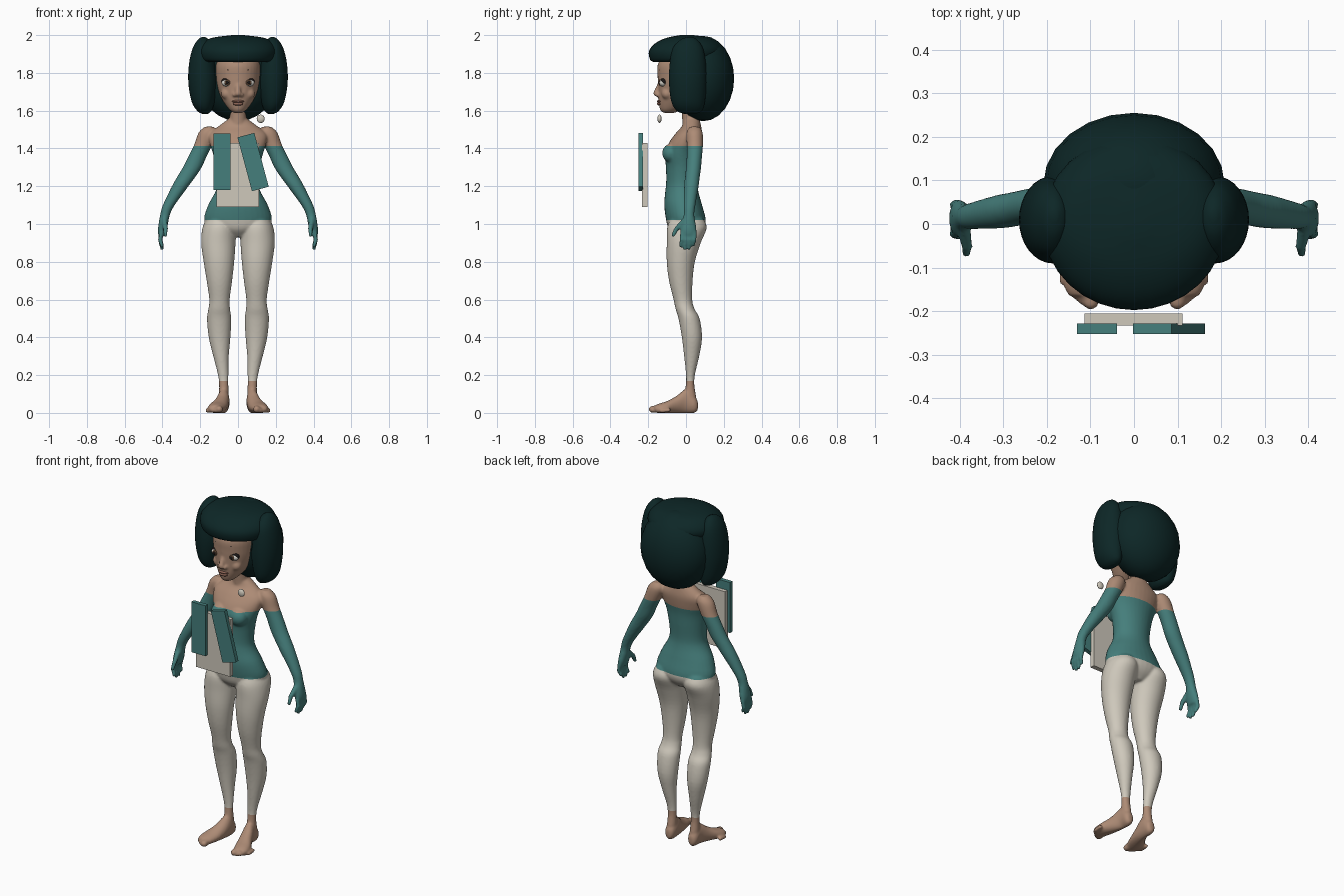
import bpy
import bmesh
from math import cos, sin, pi, radians
from mathutils import Matrix, Vector

cube = bpy.data.objects.get("Cube")
if cube:
    bpy.data.objects.remove(cube)


def material(name, r, g, b):
    m = bpy.data.materials.new(name)
    m.use_nodes = True
    m.diffuse_color = (r, g, b, 1)
    bsdf = next(n for n in m.node_tree.nodes if n.type == 'BSDF_PRINCIPLED')
    bsdf.inputs["Base Color"].default_value = (r, g, b, 1)
    return m


SKIN = material("skin", .42, .26, .18)
TEAL = material("teal cloth", .06, .21, .2)
CREAM = material("cream cloth", .62, .58, .5)
HAIR = material("dark teal hair", .004, .02, .02)
WHITE = material("eye white", .7, .68, .62)
BROWN = material("iris brown", .1, .055, .03)
BLACK = material("black", .01, .008, .008)
LIP = material("lip brown", .25, .12, .085)


def spline(rows, steps=4):
    """Smoothly interpolated copies of the section rows."""
    out = []
    for i in range(len(rows) - 1):
        quad = [rows[max(i - 1, 0)], rows[i], rows[i + 1], rows[min(i + 2, len(rows) - 1)]]
        for k in range(steps):
            t = k / steps
            out.append([b + t / 2 * (c - a + t * (2 * a - 5 * b + 4 * c - d + t * (3 * (b - c) + d - a)))
                        for a, b, c, d in zip(*quad)])
    return out + [list(rows[-1])]


def loft(bm, rows, axis="z", side=1, n=32):
    """Closed skin over elliptical sections (t, a0, a1, b0, b1)."""
    rings = []
    for t, a0, a1, b0, b1 in spline(rows):
        ring = []
        for j in range(n):
            a = (a0 + a1 + (a1 - a0) * cos(2 * pi * j / n)) / 2
            b = (b0 + b1 + (b1 - b0) * sin(2 * pi * j / n)) / 2
            ring.append(bm.verts.new((a * side, b, t) if axis == "z" else (a * side, t, b)))
        rings.append(ring)
    for lo, hi in zip(rings, rings[1:]):
        for j in range(n):
            k = (j + 1) % n
            bm.faces.new((lo[j], lo[k], hi[k], hi[j]))
    bm.faces.new(rings[0])
    bm.faces.new(rings[-1])


def mid(rows):
    """Sections that are symmetric about x = 0."""
    return [(z, -h, h, y0, y1) for z, h, y0, y1 in rows]


def ball(bm, pos, size, seg=24):
    bmesh.ops.create_uvsphere(bm, u_segments=seg, v_segments=seg // 2, radius=1,
                              matrix=Matrix.Translation(pos) @ Matrix.Diagonal((*size, 1)))


def limb(bm, p, q, r0, r1):
    """Tapered capsule from p to q."""
    p, q = Vector(p), Vector(q)
    turn = (q - p).to_track_quat('Z', 'Y').to_matrix().to_4x4()
    bmesh.ops.create_cone(bm, cap_ends=True, segments=16, radius1=r0, radius2=r1,
                          depth=(q - p).length, matrix=Matrix.Translation((p + q) / 2) @ turn)
    ball(bm, p, (r0,) * 3, 16)
    ball(bm, q, (r1,) * 3, 16)


def finish(name, bm, *mats, smooth=True):
    bmesh.ops.recalc_face_normals(bm, faces=bm.faces[:])
    mesh = bpy.data.meshes.new(name)
    bm.to_mesh(mesh)
    bm.free()
    for m in mats:
        mesh.materials.append(m)
    for f in mesh.polygons:
        f.use_smooth = smooth
    ob = bpy.data.objects.new(name, mesh)
    bpy.context.collection.objects.link(ob)
    return ob


def ellipsoid(name, pos, size, mat):
    bm = bmesh.new()
    ball(bm, pos, size)
    return finish(name, bm, mat)


# Torso, neck and head
body = bmesh.new()
loft(body, mid([(.93, .04, -.05, .05), (.97, .14, -.09, .09), (1.02, .18, -.105, .105),
                (1.1, .158, -.115, .085), (1.17, .12, -.11, .066), (1.22, .108, -.105, .06),
                (1.3, .115, -.106, .065), (1.37, .132, -.112, .07), (1.43, .15, -.09, .08),
                (1.48, .15, -.055, .085), (1.52, .1, -.02, .08), (1.56, .045, -.01, .07)]))
loft(body, mid([(1.46, .055, -.02, .07), (1.55, .044, -.02, .065), (1.66, .046, -.03, .07)]))
loft(body, mid([(1.588, .02, -.12, -.06), (1.602, .042, -.135, -.03), (1.63, .066, -.143, .03),
                (1.67, .09, -.146, .07), (1.72, .108, -.147, .09), (1.78, .117, -.15, .1),
                (1.85, .115, -.148, .1), (1.92, .08, -.1, .08)]))

# Nose
limb(body, (0, -.138, 1.75), (0, -.157, 1.692), .009, .017)

for s in (1, -1):
    ball(body, (.016 * s, -.149, 1.684), (.014, .014, .011))
    ball(body, (.06 * s, -.08, 1.375), (.052, .046, .05))
    # Cheek
    ball(body, (.058 * s, -.1, 1.69), (.032, .03, .03))
    # Leg
    loft(body, [(1.03, .03, .165, -.08, .09), (.98, .012, .188, -.1, .11), (.9, .013, .195, -.102, .078),
                (.8, .02, .182, -.102, .047), (.7, .031, .166, -.09, .035), (.6, .044, .152, -.066, .033),
                (.55, .042, .157, -.055, .045), (.5, .036, .164, -.04, .072), (.4, .04, .155, -.022, .085),
                (.3, .049, .131, -.01, .07), (.2, .051, .106, 0, .047), (.14, .051, .1, -.002, .045),
                (.08, .048, .102, -.015, .055), (.03, .05, .1, -.01, .055)], side=s)
    # Foot and toes
    loft(body, [(.063, .06, .09, .015, .06), (.045, .047, .104, 0, .09), (0, .045, .108, -.002, .125),
                (-.05, .05, .128, -.002, .09), (-.1, .06, .154, -.002, .063), (-.14, .073, .16, -.001, .05),
                (-.165, .082, .15, .002, .04)], axis="y", side=s)
    for i, y in enumerate((-.178, -.174, -.162, -.147, -.13)):
        r = .019 if i == 0 else .015 - .001 * i
        x = .099 + .0155 * i
        limb(body, (x * s, y + .04, r + .004), (x * s, y, r), r, r)
    # Arm and palm
    loft(body, [(1.515, .13, .175, .02, .07), (1.485, .11, .208, .003, .088), (1.42, .135, .232, .004, .09),
                (1.36, .165, .262, .004, .085), (1.3, .192, .292, 0, .08), (1.25, .225, .322, -.005, .073),
                (1.2, .262, .35, -.01, .067), (1.1, .335, .398, -.012, .05), (1.05, .36, .412, -.012, .044),
                (1.01, .369, .419, -.022, .05), (.97, .378, .424, -.03, .056), (.94, .388, .422, -.027, .054)],
         side=s)
    # Fingers and thumb
    for i, tip in enumerate((.885, .87, .872, .89)):
        y = -.02 + .022 * i
        limb(body, (.405 * s, y, .955), (.412 * s, y - .002, .915), .012, .0115)
        limb(body, (.412 * s, y - .002, .915), (.402 * s, y - .008, tip), .0115, .01)
    limb(body, (.39 * s, -.01, 1.015), (.383 * s, -.05, .975), .016, .013)
    limb(body, (.383 * s, -.05, .975), (.385 * s, -.068, .94), .013, .01)

# Fuse the body into one skin
ob = finish("body", body, SKIN, TEAL, CREAM)
fuse = ob.modifiers.new("fuse", 'REMESH')
fuse.mode = 'VOXEL'
fuse.voxel_size = .0065
relax = ob.modifiers.new("relax", 'SMOOTH')
relax.factor = .5
relax.iterations = 5
fused = bpy.data.meshes.new_from_object(ob.evaluated_get(bpy.context.evaluated_depsgraph_get()))
ob.modifiers.clear()

# Cut the hems and colour the clothing between them
NECKLINE, HIP, ANKLE = 1.412, 1.02, .17
bm = bmesh.new()
bm.from_mesh(fused)
for z in (NECKLINE, HIP, ANKLE):
    bmesh.ops.bisect_plane(bm, geom=bm.verts[:] + bm.edges[:] + bm.faces[:],
                           plane_co=(0, 0, z), plane_no=(0, 0, 1))
for f in bm.faces:
    c = f.calc_center_median()
    f.smooth = True
    if c.z > NECKLINE or c.z < ANKLE:
        f.material_index = 0
    else:
        f.material_index = 2 if c.z < HIP and abs(c.x) < .3 else 1
bm.to_mesh(ob.data)
bm.free()

# Eyes, lashes and brow dots
for s, side in ((1, "left"), (-1, "right")):
    x = .056 * s
    ellipsoid(side + "_lash", (x, -.117, 1.753), (.033, .02, .022), BLACK)
    ellipsoid(side + "_eye", (x, -.12, 1.748), (.031, .022, .021), WHITE)
    ellipsoid(side + "_iris", (x, -.138, 1.749), (.015, .006, .015), BROWN)
    ellipsoid(side + "_pupil", (x, -.142, 1.749), (.008, .004, .008), BLACK)
    ellipsoid(side + "_brow_dot", (.05 * s, -.136, 1.815), (.005, .004, .005), BLACK)

# Lips
ellipsoid("upper_lip", (0, -.138, 1.649), (.033, .016, .008), LIP)
ellipsoid("lower_lip", (0, -.138, 1.636), (.028, .016, .009), LIP)

# Hair: back, fringe and two side puffs
ellipsoid("back_hair", (0, .09, 1.77), (.208, .165, .226), HAIR)
bm = bmesh.new()
loft(bm, mid([(1.857, .165, -.17, .15), (1.87, .198, -.19, .18), (1.915, .21, -.196, .2),
              (1.955, .19, -.165, .18), (1.985, .14, -.105, .13), (2, .03, -.03, .04)]))
finish("fringe", bm, HAIR)
for s, side in ((1, "left"), (-1, "right")):
    bm = bmesh.new()
    loft(bm, [(1.583, .16, .19, -.01, .05), (1.6, .14, .217, -.05, .085), (1.65, .123, .246, -.078, .1),
              (1.75, .108, .263, -.09, .11), (1.85, .118, .259, -.086, .105), (1.93, .135, .24, -.07, .09),
              (1.975, .155, .213, -.03, .06), (1.99, .175, .19, .01, .03)], side=s)
    finish(side + "_side_hair", bm, HAIR)

# Single bead by the neck
ellipsoid("bead", (.12, -.14, 1.557), (.021, .011, .022), CREAM)


# Floating panels
def panel(name, pos, size, mat, tilt=0):
    bm = bmesh.new()
    bmesh.ops.create_cube(bm, size=1, matrix=Matrix.Translation(pos)
                          @ Matrix.Rotation(radians(tilt), 4, 'Y') @ Matrix.Diagonal((*size, 1)))
    finish(name, bm, mat, smooth=False)


panel("centre_panel", (-.001, -.219, 1.26), (.225, .028, .34), CREAM)
panel("right_panel", (-.085, -.24, 1.33), (.092, .024, .3), TEAL)
panel("left_panel", (.08, -.24, 1.328), (.092, .024, .295), TEAL, -15)
